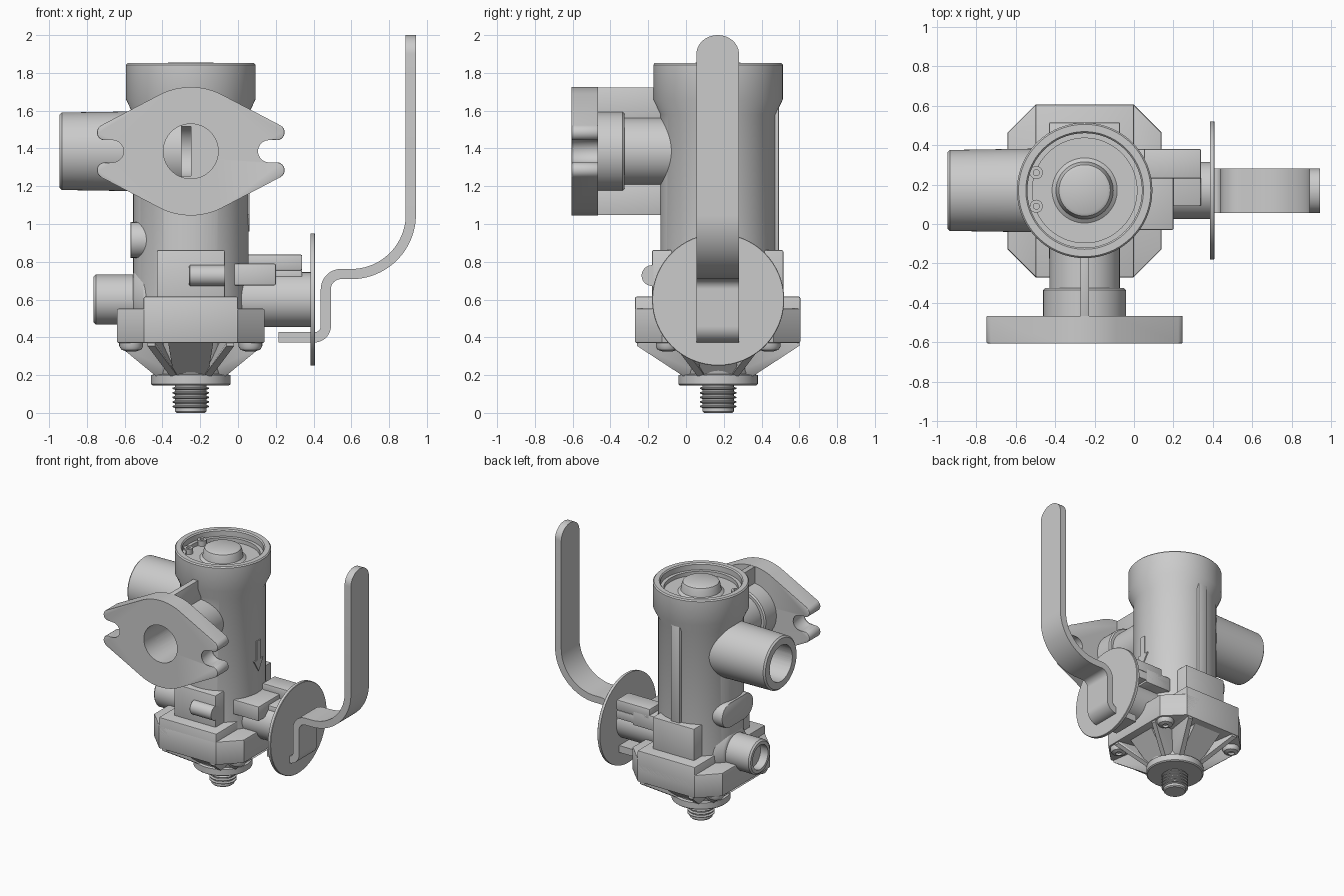
import bpy, bmesh
from math import sin, cos, pi, radians, sqrt, hypot
from mathutils import Vector

if "Cube" in bpy.data.objects:
    bpy.data.objects.remove(bpy.data.objects["Cube"])

CX, CY = -0.25, 0.17      # main vertical axis
ZP, ZL = 1.385, 0.6       # height of upper ports, height of lower ports


def finish(name, bm):
    bmesh.ops.recalc_face_normals(bm, faces=bm.faces)
    me = bpy.data.meshes.new(name)
    bm.to_mesh(me)
    bm.free()
    ob = bpy.data.objects.new(name, me)
    bpy.context.collection.objects.link(ob)
    return ob


def place(axis, u, v, h):
    """Map plane coordinates u, v and height h along an axis to xyz."""
    return {'x': (h, u, v), 'y': (u, h, v), 'z': (u, v, h)}[axis]


def lathe(name, axis, centre, prof, n=64):
    """Revolve (radius, height) points round an axis; ends close on the axis."""
    bm = bmesh.new()
    rings = []
    for r, h in prof:
        k = n if r > 0 else 1
        rings.append([bm.verts.new(place(axis, centre[0] + r * cos(2 * pi * i / n),
                                         centre[1] + r * sin(2 * pi * i / n), h)) for i in range(k)])
    for a, b in zip(rings, rings[1:]):
        for i in range(n):
            j = (i + 1) % n
            q = [a[i % len(a)], a[j % len(a)], b[j % len(b)], b[i % len(b)]]
            bm.faces.new(list(dict.fromkeys(q)))
    return finish(name, bm)


def rod(name, axis, centre, r, a, b, bev=0.01, r2=None):
    """Cylinder from a to b with the b end bevelled."""
    r2 = r2 or r
    s = bev if b > a else -bev
    return lathe(name, axis, centre, [(0, a), (r, a), (r2, b - s), (r2 - bev, b), (0, b)])


def prism(name, axis, pts, a, b, bev=0.0):
    bm = bmesh.new()
    lo = [bm.verts.new(place(axis, u, v, a)) for u, v in pts]
    hi = [bm.verts.new(place(axis, u, v, b)) for u, v in pts]
    caps = [bm.faces.new(lo), bm.faces.new(hi)]
    for i in range(len(pts)):
        j = (i + 1) % len(pts)
        bm.faces.new([lo[i], lo[j], hi[j], hi[i]])
    if bev:
        bmesh.ops.bevel(bm, geom=[e for f in caps for e in f.edges], offset=bev,
                        segments=2, profile=0.5, affect='EDGES')
    return finish(name, bm)


def box(name, lo, hi, bev=0.008):
    bm = bmesh.new()
    bmesh.ops.create_cube(bm, size=1)
    for v in bm.verts:
        v.co = [l + (c + 0.5) * (h - l) for c, l, h in zip(v.co, lo, hi)]
    if bev:
        bmesh.ops.bevel(bm, geom=bm.edges[:], offset=bev, segments=2, profile=0.5, affect='EDGES')
    return finish(name, bm)


def hull(name, pts):
    bm = bmesh.new()
    for p in pts:
        bm.verts.new(p)
    bmesh.ops.convex_hull(bm, input=bm.verts[:])
    return finish(name, bm)


def cut(cutter, targets):
    cutter.hide_render = True
    for ob in targets:
        m = ob.modifiers.new("bore", 'BOOLEAN')
        m.operation, m.solver, m.object = 'DIFFERENCE', 'EXACT', cutter
        bpy.context.view_layer.objects.active = ob
        bpy.ops.object.modifier_apply(modifier=m.name)
    bpy.data.objects.remove(cutter)


def arc(cx, cz, r, a0, a1, n=12):
    return [(cx + r * cos(radians(a0 + (a1 - a0) * i / n)),
             cz + r * sin(radians(a0 + (a1 - a0) * i / n))) for i in range(n + 1)]


# Main barrel with collar and recessed top
body = lathe("main_barrel", 'z', (CX, CY), [
    (0, .5), (.305, .5), (.305, 1.58), (.343, 1.66), (.343, 1.843), (.335, 1.852), (.298, 1.852),
    (.29, 1.843), (.29, 1.80), (.265, 1.80), (.265, 1.77), (0, 1.77)], 96)
lathe("top_knob", 'z', (CX, CY), [(0, 1.75), (.165, 1.75), (.165, 1.77), (.145, 1.785), (.137, 1.83),
                                  (.13, 1.848), (.115, 1.856), (0, 1.856)])
for y in (.09, .26):
    lathe("ring_eyelet", 'z', (-.495, y), [(0, 1.77), (.033, 1.77), (.033, 1.812), (.015, 1.812),
                                           (.015, 1.80), (0, 1.80)], 20)
box("rear_rib", (CX - .04, .4, .8), (CX + .04, .492, 1.62), .006)
prism("flow_arrow", 'x', [(CY + u, v) for u, v in [
    (0, .96), (.055, 1.05), (.022, 1.05), (.022, 1.2), (-.022, 1.2), (-.022, 1.05), (-.055, 1.05)]], .03, .062)

# Upper side port
side = rod("side_pipe", 'x', (CY, ZP), .215, -.3, -.945, .012, .205)

# Front flange, neck and stiffening ribs
q = arc(0, -.02, .36, 90, 64, 8) + arc(.455, .1, .042, 62, -80, 8) + arc(.415, 0, .065, 90, 180, 8)
q = [(max(u, 0), v) for u, v in q]
half = q + [(u, -v) for u, v in reversed(q[:-1])]
outline = half + [(-u, v) for u, v in reversed(half[1:-1])]
flange = prism("front_flange", 'y', [(CX + u, ZP + v) for u, v in outline], -.465, -.605, .006)
neck = lathe("front_neck", 'y', (CX, ZP), [(0, .1), (.178, .1), (.178, -.325), (.2, -.325),
                                           (.21, -.335), (.21, -.475), (0, -.475)])
for s in (-1, 1):
    z = sorted((ZP + s * .16, ZP + s * .338))
    box("flange_rib", (CX - .022, -.47, z[0]), (CX + .022, .0, z[1]), .004)
cut(rod("bore_front", 'y', (CX, ZP), .145, .12, -.7), [flange, neck, body])
cut(rod("bore_side", 'x', (CY, ZP), .14, -.25, -1.05), [side, body])

# Lower side port with its root boss and the oblong pad above it
low = rod("lower_pipe", 'x', (CY, ZL), .132, -.4, -.765, .012)
cut(rod("bore_low", 'x', (CY, ZL), .095, -.7, -.85), [low])
lathe("lower_pipe_root", 'x', (CY, ZL + .01), [(0, -.35), (.21, -.35), (.19, -.5), (.15, -.545),
                                               (.132, -.555), (0, -.555)])
prism("oblong_pad", 'x', arc(CY + .1, .915, .095, -90, 90) + arc(CY - .1, .915, .095, 90, 270),
      -.35, -.57, .008)

# Clamp block at the base of the barrel
box("clamp_block", (-.5, -.27, .37), (0, .605, .615))
a, b, c = .39, .4375, .142
octagon = [(a, b - c), (a - c, b), (c - a, b), (-a, b - c), (-a, c - b), (c - a, -b), (a - c, -b), (a, c - b)]
prism("clamp_octagon", 'z', [(CX + u, CY - .0025 + v) for u, v in octagon], .37, .552, .008)
box("shoulder_block", (-.43, -.18, .55), (-.07, .515, .862))
rod("front_pin", 'x', (-.18, .727), .055, -.07, -.26, .006)

# Bottom cover: core, sloping wedges, diverging ribs and screws
lathe("bottom_cover", 'z', (CX, CY), [(0, .145), (.202, .145), (.21, .152), (.21, .2), (.19, .205),
                                      (.24, .38), (0, .38)])
for i in range(4):
    d = Vector((round(cos(i * pi / 2)), round(sin(i * pi / 2)), 0))
    t = Vector((-d.y, d.x, 0))
    D = .38 if i % 2 == 0 else .43

    def at(u, v, z):
        return Vector((CX, CY, z)) + d * u + t * v
    hull("cover_wedge", [at(u, s * w, z) for s in (-1, 1) for u, w, z in
                         [(.05, .1, .375), (D - .05, .12, .375), (.17, .09, .195), (.05, .09, .195)]])
    for s in (-1, 1):
        hull("cover_rib", [at(u, s * (w + k), z) for k in (0, .04) for u, w, z in
                           [(.1, .14, .375), (D, .19, .375), (D, .19, .355), (.185, .07, .195), (.05, .07, .195)]])
for sx in (-1, 1):
    for sy in (-1, 1):
        lathe("cover_screw", 'z', (CX + sx * .315, CY + sy * .268), [
            (0, .38), (.062, .38), (.062, .35), (.052, .334), (.025, .325), (.02, .34), (0, .34)], 24)

# Threaded stud
prof = [(0, .16), (.083, .16)]
for i in range(5):
    z = .13 - i * .024
    prof += [(.083, z + .008), (.097, z + .003), (.097, z - .003), (.083, z - .008)]
lathe("threaded_stud", 'z', (CX, CY), prof + [(.083, .008), (.075, 0), (0, 0)], 48)

# Valve arm, its bracket and the dial plate
rod("valve_arm", 'x', (CY, ZL), .145, -.1, .39, .004)
box("bracket_rail", (.05, .23, .755), (.34, .38, .838))
box("bracket_shelf", (-.03, .09, .69), (.34, .38, .757))
box("bracket_step", (-.03, -.03, .675), (.2, .38, .79))
rod("dial_plate", 'x', (CY, ZL), .35, .385, .408, .003)

# Lever handle: bent flat strip with a rounded tip
path = [(.215, .4)] + arc(.405, .46, .06, -90, 0) + arc(.545, .655, .08, 180, 90) \
    + arc(.6, 1.05, .315, -90, 0, 24) + [(.915, 1.9)]
width = [.1125] * len(path)
for i in range(1, 13):
    f = sin(pi / 2 * i / 12) * .999
    path.append((.915, 1.9 + .1 * f))
    width.append(.1125 * sqrt(1 - f * f))
bm = bmesh.new()
rings = []
for i, (x, z) in enumerate(path):
    p0, p1 = path[max(i - 1, 0)], path[min(i + 1, len(path) - 1)]
    tx, tz = p1[0] - p0[0], p1[1] - p0[1]
    k = .027 / hypot(tx, tz)
    nx, nz = -tz * k, tx * k
    rings.append([bm.verts.new((x + s * nx, CY - .002 + e * width[i], z + s * nz))
                  for s, e in [(1, 1), (1, -1), (-1, -1), (-1, 1)]])
for p, r in zip(rings, rings[1:]):
    for i in range(4):
        bm.faces.new([p[i], p[(i + 1) % 4], r[(i + 1) % 4], r[i]])
bm.faces.new(rings[0])
bm.faces.new(rings[-1])
finish("lever_handle", bm)

# Smooth shading with crisp edges
bpy.ops.object.select_all(action='SELECT')
bpy.context.view_layer.objects.active = body
bpy.ops.object.shade_smooth_by_angle(angle=radians(32))
